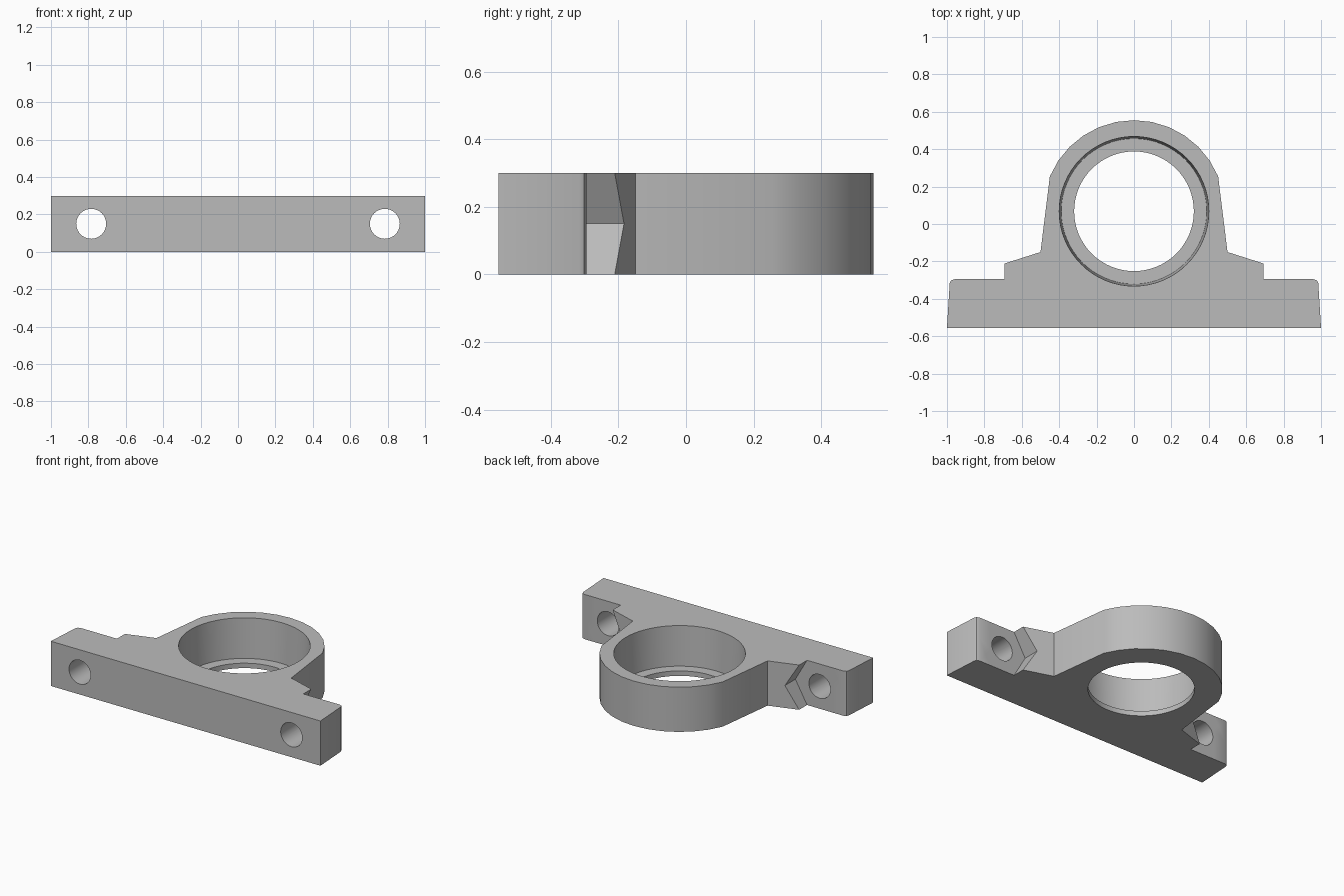
import bpy, bmesh, math
from mathutils import Matrix, Vector

cube = bpy.data.objects.get("Cube")
if cube:
    bpy.data.objects.remove(cube, do_unlink=True)

HEIGHT = 0.3
FRONT, LEDGE = -0.555, -0.295
BORE_Y = 0.068
BOLT_X = 0.785

grey = bpy.data.materials.new("plain grey")
grey.use_nodes = True
grey.diffuse_color = (0.5, 0.5, 0.5, 1)
grey.node_tree.nodes["Principled BSDF"].inputs["Base Color"].default_value = (0.5, 0.5, 0.5, 1)


def make_object(name, bm):
    bmesh.ops.recalc_face_normals(bm, faces=bm.faces)
    mesh = bpy.data.meshes.new(name)
    bm.to_mesh(mesh)
    bm.free()
    mesh.materials.append(grey)
    obj = bpy.data.objects.new(name, mesh)
    bpy.context.collection.objects.link(obj)
    return obj


def prism(name, outline, depth):
    """Extrude a closed list of points along the depth vector."""
    bm = bmesh.new()
    face = bm.faces.new([bm.verts.new(p) for p in outline])
    ext = bmesh.ops.extrude_face_region(bm, geom=[face])
    verts = [v for v in ext["geom"] if isinstance(v, bmesh.types.BMVert)]
    bmesh.ops.translate(bm, verts=verts, vec=Vector(depth))
    return make_object(name, bm)


def cross_prism(name, x, radius, sides, y0, y1):
    """Regular prism running front to back at bolt height."""
    ring = [(x + radius * math.cos(math.tau * i / sides), y0,
             HEIGHT / 2 + radius * math.sin(math.tau * i / sides)) for i in range(sides)]
    return prism(name, ring, (0, y1 - y0, 0))


# Housing outline: foot, shoulder, sloping flank and rounded crown
right = [(1, FRONT), (0.985, -0.315), (0.978, -0.302), (0.96, LEDGE), (0.72, LEDGE),
         (0.72, -0.22), (0.5, -0.15)]
for i in range(2, 8):
    a = math.pi * i / 16
    right.append((0.487 * math.cos(a), BORE_Y + 0.487 * math.sin(a)))
outline = right + [(0, BORE_Y + 0.487)] + [(-x, y) for x, y in reversed(right)]
housing = prism("bearing_housing", [(x, y, 0) for x, y in outline], (0, 0, HEIGHT))

# Stepped bore: slightly tapered seat above a narrow retaining lip
bm = bmesh.new()
rings = []
for r, z in [(0.32, -0.1), (0.32, 0.033), (0.389, 0.033), (0.4, HEIGHT), (0.4, 0.4)]:
    made = bmesh.ops.create_circle(bm, segments=64, radius=r,
                                   matrix=Matrix.Translation((0, BORE_Y, z)))
    rings.append(made["verts"])
for low, high in zip(rings, rings[1:]):
    for i in range(64):
        j = (i + 1) % 64
        bm.faces.new((low[i], low[j], high[j], high[i]))
bm.faces.new(rings[0])
bm.faces.new(rings[-1])
cutters = [make_object("bore_cutter", bm)]

# Bolt holes and hexagonal nut clearances
for side, label in ((1, "left"), (-1, "right")):
    cutters.append(cross_prism(label + "_nut_cutter", side * BOLT_X, 0.18, 6, LEDGE, 0))
    cutters.append(cross_prism(label + "_bolt_cutter", side * BOLT_X, 0.08, 32, -0.7, -0.1))

for cutter in cutters:
    cutter.hide_render = True
    mod = housing.modifiers.new(cutter.name, "BOOLEAN")
    mod.operation = "DIFFERENCE"
    mod.solver = "EXACT"
    mod.object = cutter

# Bake the cuts and remove the helpers
bpy.context.view_layer.update()
result = bpy.data.meshes.new_from_object(
    housing.evaluated_get(bpy.context.evaluated_depsgraph_get()))
housing.modifiers.clear()
housing.data = result
for cutter in cutters:
    bpy.data.objects.remove(cutter, do_unlink=True)
result.materials.clear()
result.materials.append(grey)
for poly in result.polygons:
    poly.material_index = 0

bpy.ops.object.select_all(action="DESELECT")
housing.select_set(True)
bpy.context.view_layer.objects.active = housing
bpy.ops.object.shade_smooth_by_angle(angle=math.radians(30))
